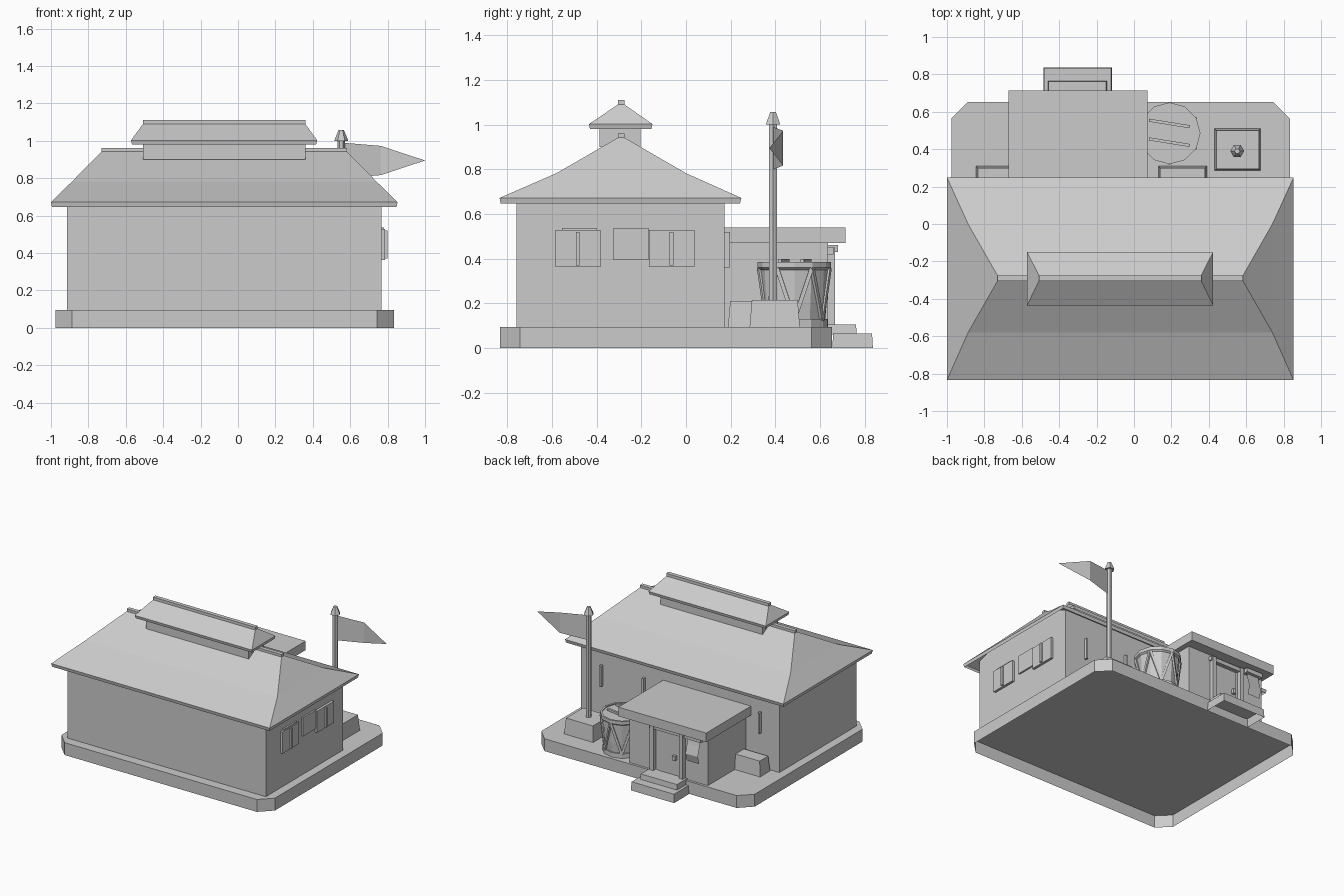
import bpy, bmesh, math
from mathutils import Vector

if "Cube" in bpy.data.objects:
    bpy.data.objects.remove(bpy.data.objects["Cube"])

grey = bpy.data.materials.new("plain grey")
grey.use_nodes = True
COLOUR = (0.6, 0.6, 0.6, 1)
grey.diffuse_color = COLOUR
grey.node_tree.nodes["Principled BSDF"].inputs["Base Color"].default_value = COLOUR


def mesh_object(name, verts, faces, solid=True):
    mesh = bpy.data.meshes.new(name)
    mesh.from_pydata(verts, [], faces)
    if solid:
        bm = bmesh.new()
        bm.from_mesh(mesh)
        bmesh.ops.recalc_face_normals(bm, faces=bm.faces)
        bm.to_mesh(mesh)
        bm.free()
    mesh.materials.append(grey)
    obj = bpy.data.objects.new(name, mesh)
    bpy.context.collection.objects.link(obj)
    return obj


def loft(name, rings, bottom=True):
    """Skin rings with equal vertex counts, capped above and optionally below."""
    n = len(rings[0])
    faces = [tuple(range(n * (len(rings) - 1), n * len(rings)))]
    if bottom:
        faces.append(tuple(range(n)))
    for r in range(len(rings) - 1):
        for i in range(n):
            j = (i + 1) % n
            faces.append((r * n + i, r * n + j, r * n + n + j, r * n + n + i))
    return mesh_object(name, [p for ring in rings for p in ring], faces)


def rect(x0, x1, y0, y1, z):
    return [(x0, y0, z), (x1, y0, z), (x1, y1, z), (x0, y1, z)]


def box(name, x0, x1, y0, y1, z0, z1, taper=0, bottom=True):
    return loft(name, [rect(x0, x1, y0, y1, z0),
                       rect(x0 + taper, x1 - taper, y0 + taper, y1 - taper, z1)], bottom)


def turned(name, cx, cy, sides, profile):
    """Faceted round part from (radius, height) pairs."""
    return loft(name, [[(cx + r * math.cos(math.tau * i / sides),
                         cy + r * math.sin(math.tau * i / sides), z)
                        for i in range(sides)] for r, z in profile])


def beam(name, a, b, width):
    """Square bar between two points."""
    a, b = Vector(a), Vector(b)
    d = (b - a).normalized()
    u = d.cross(Vector((0, 0, 1))).normalized() * width / 2
    v = d.cross(u).normalized() * width / 2
    return loft(name, [[p + u + v, p + u - v, p - u - v, p - u + v] for p in (a, b)])


# Hollow plinth with cut corners
GROUND = 0.095


def plinth_ring(z, c=0.09):
    x0, x1, y0, y1 = -0.977, 0.833, -0.833, 0.653
    return [(x0 + c, y0, z), (x1 - c, y0, z), (x1, y0 + c, z), (x1, y1 - c, z),
            (x1 - c, y1, z), (x0 + c, y1, z), (x0, y1 - c, z), (x0, y0 + c, z)]


loft("plinth", [plinth_ring(0), plinth_ring(GROUND)], False)

# Main hall, its walls reaching up inside the hollow flared hip roof
loft("hall_walls", [rect(-0.913, 0.768, -0.76, 0.173, GROUND),
                    rect(-0.913, 0.768, -0.76, 0.173, 0.695),
                    rect(-0.905, 0.76, -0.68, 0.1, 0.73)])
loft("hall_roof", [rect(-0.995, 0.848, -0.83, 0.242, 0.647),
                   rect(-1.0, 0.853, -0.835, 0.248, 0.672),
                   rect(-0.887, 0.74, -0.58, 0.0, 0.783),
                   rect(-0.73, 0.583, -0.305, -0.275, 0.942)], False)
box("hall_ridge", -0.73, 0.583, -0.305, -0.275, 0.937, 0.961)

# Raised roof vent
box("vent_walls", -0.508, 0.36, -0.388, -0.203, 0.9, 1.03)
loft("vent_roof", [rect(-0.567, 0.418, -0.43, -0.155, 0.981),
                   rect(-0.572, 0.423, -0.435, -0.15, 1.003),
                   rect(-0.508, 0.36, -0.305, -0.275, 1.09)], False)
box("vent_ridge", -0.508, 0.36, -0.305, -0.275, 1.085, 1.111)

# Side windows, shutters and their bars
for y0, y1 in ((-0.555, -0.4), (-0.325, -0.167)):
    box("side_window", 0.76, 0.78, y0, y1, 0.395, 0.538)
for y0, y1, bar in ((-0.585, -0.383, -0.485), (-0.165, 0.037, -0.065)):
    box("side_shutter", 0.76, 0.787, y0, y1, 0.363, 0.528)
    box("shutter_bar", 0.78, 0.8, bar - 0.008, bar + 0.008, 0.37, 0.52)

# Narrow bars on the back wall
for x in (-0.755, 0.23, 0.59):
    box("back_wall_bar", x - 0.008, x + 0.008, 0.165, 0.197, 0.36, 0.52)

# Entrance annex
box("annex_walls", -0.63, 0.033, 0.16, 0.635, GROUND, 0.48)
box("annex_roof", -0.672, 0.073, 0.17, 0.715, 0.47, 0.54)
box("lower_step", -0.485, -0.118, 0.655, 0.837, 0, 0.065, 0.004, False)
box("upper_step", -0.46, -0.145, 0.6, 0.765, 0.06, 0.105, 0.004)
for x in (-0.425, -0.175):
    box("door_post", x - 0.015, x + 0.015, 0.62, 0.668, 0.1, 0.45)
box("door_lintel", -0.45, -0.15, 0.62, 0.66, 0.42, 0.45)
box("door_panel", -0.39, -0.21, 0.62, 0.642, 0.1, 0.41)
box("door_handle", -0.372, -0.348, 0.635, 0.665, 0.225, 0.26)

# Banner hung beside the door
box("banner_rod", -0.6, -0.46, 0.63, 0.68, 0.43, 0.462)
rows = [(0.655, 0.435), (0.665, 0.39), (0.685, 0.32), (0.668, 0.26)]
mesh_object("banner", [(x, y, z) for y, z in rows for x in (-0.58, -0.475)],
            [(2 * i, 2 * i + 1, 2 * i + 3, 2 * i + 2) for i in range(3)], False)

# Stone blocks beside the annex
box("left_block", 0.13, 0.39, 0.188, 0.31, GROUND, 0.21, 0.01)
box("right_block", -0.845, -0.6, 0.188, 0.31, GROUND, 0.21, 0.01)

# Flagpole, finial and pennant
box("flag_pedestal", 0.43, 0.677, 0.285, 0.51, GROUND, 0.215, 0.01)
turned("flagpole", 0.552, 0.39, 6, [(0.02, 0.2), (0.02, 1.01)])
turned("pole_finial", 0.552, 0.39, 6, [(0.037, 1.0), (0.034, 1.01), (0.014, 1.058)])
mesh_object("pennant", [(0.56, 0.39, 0.8), (0.56, 0.39, 0.99), (0.765, 0.435, 0.973),
                        (0.765, 0.435, 0.817), (1.0, 0.373, 0.895)],
            [(0, 1, 2, 3), (3, 2, 4)], False)

# Drum with raised rim, zigzag lacing and sticks
CX, CY = 0.19, 0.485
turned("drum_body", CX, CY, 12, [(0.135, GROUND), (0.145, 0.2), (0.153, 0.36)])
turned("drum_top_rim", CX, CY, 12, [(0.153, 0.35), (0.165, 0.36), (0.165, 0.385),
                                    (0.15, 0.385), (0.15, 0.377)])
turned("drum_bottom_rim", CX, CY, 12, [(0.148, GROUND), (0.148, 0.13)])


def lace_point(i):
    r, z = ((0.141, 0.125), (0.156, 0.36))[i % 2]
    a = math.tau * i / 12
    return (CX + r * math.cos(a), CY + r * math.sin(a), z)


for i in range(12):
    beam("drum_lace", lace_point(i), lace_point(i + 1), 0.018)
for y in (0.555, 0.455):
    beam("drumstick", (0.08, y, 0.39), (0.298, y - 0.035, 0.39), 0.016)
